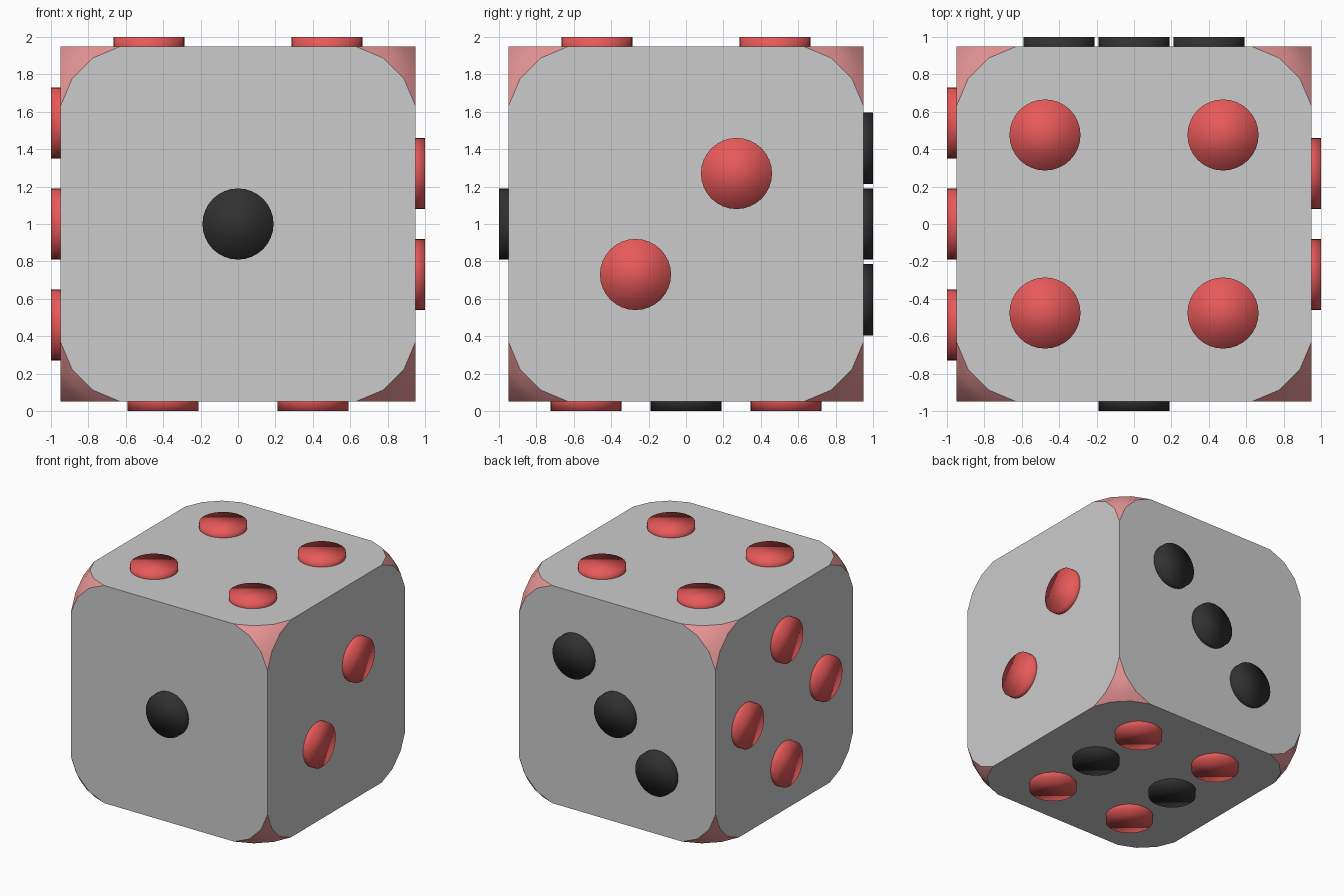
import bpy, bmesh
from mathutils import Vector

if "Cube" in bpy.data.objects:
    bpy.data.objects.remove(bpy.data.objects["Cube"])

HALF = 0.95      # half width of the cube body
PIP_R = 0.19
PIP_OUT = 0.05   # how far pips stand out from the faces


def material(name, rgb):
    m = bpy.data.materials.new(name)
    m.diffuse_color = (*rgb, 1)
    m.use_nodes = True
    m.node_tree.nodes["Principled BSDF"].inputs["Base Color"].default_value = m.diffuse_color
    return m


red = material("red", (0.8, 0.1, 0.1))
pink = material("pink", (0.8, 0.3, 0.3))
black = material("black", (0.03, 0.03, 0.03))
grey = material("grey", (0.8, 0.8, 0.8))


def add_object(name, bm, mats):
    mesh = bpy.data.meshes.new(name)
    bm.to_mesh(mesh)
    bm.free()
    for m in mats:
        mesh.materials.append(m)
    ob = bpy.data.objects.new(name, mesh)
    bpy.context.collection.objects.link(ob)
    return ob


# Cube body with rounded, coloured corners
bm = bmesh.new()
bmesh.ops.create_cube(bm, size=2 * HALF)
bmesh.ops.bevel(bm, geom=bm.verts[:], offset=0.322, offset_type='ABSOLUTE',
                segments=3, profile=0.43, affect='VERTICES')
bm.normal_update()
for f in bm.faces:
    corner = max(abs(c) for c in f.normal) < 0.999
    f.material_index = int(corner)
    f.smooth = corner
body = add_object("body", bm, [grey, pink])
body.location.z = 1


# Raised round pip on a face, with softly shaded rim
def pip(name, normal, centre, mat):
    bm = bmesh.new()
    bmesh.ops.create_cone(bm, cap_ends=True, segments=32, radius1=PIP_R,
                          radius2=PIP_R, depth=2 * PIP_OUT)
    for f in bm.faces:
        f.smooth = True
    ob = add_object(name, bm, [mat])
    ob.rotation_mode = 'QUATERNION'
    ob.rotation_quaternion = Vector(normal).to_track_quat('Z', 'Y')
    ob.location = Vector(centre) + Vector((0, 0, 1))


# Pip layouts: outward normal, colour, in-face positions
# (x, z) on front/back, (y, z) on the sides, (x, y) on top/bottom
layouts = [
    ("front", (0, -1, 0), black, [(0, 0)]),
    ("back", (0, 1, 0), black, [(0.4, 0.405), (0, 0), (-0.4, -0.405)]),
    ("right", (1, 0, 0), red, [(0.27, 0.27), (-0.27, -0.27)]),
    ("left", (-1, 0, 0), red, [(0, 0.54), (0, -0.54), (0.54, 0), (-0.54, 0)]),
    ("top", (0, 0, 1), red, [(x, y) for x in (-0.476, 0.476) for y in (-0.476, 0.476)]),
    ("bottom_outer", (0, 0, -1), red, [(x, y) for x in (-0.4, 0.4) for y in (-0.535, 0.535)]),
    ("bottom_middle", (0, 0, -1), black, [(-0.4, 0), (0.4, 0)]),
]
for face, normal, mat, spots in layouts:
    axis = [abs(c) for c in normal].index(1)
    for i, spot in enumerate(spots, 1):
        centre = list(spot)
        centre.insert(axis, normal[axis] * HALF)
        pip(f"{face}_pip_{i}", normal, centre, mat)
